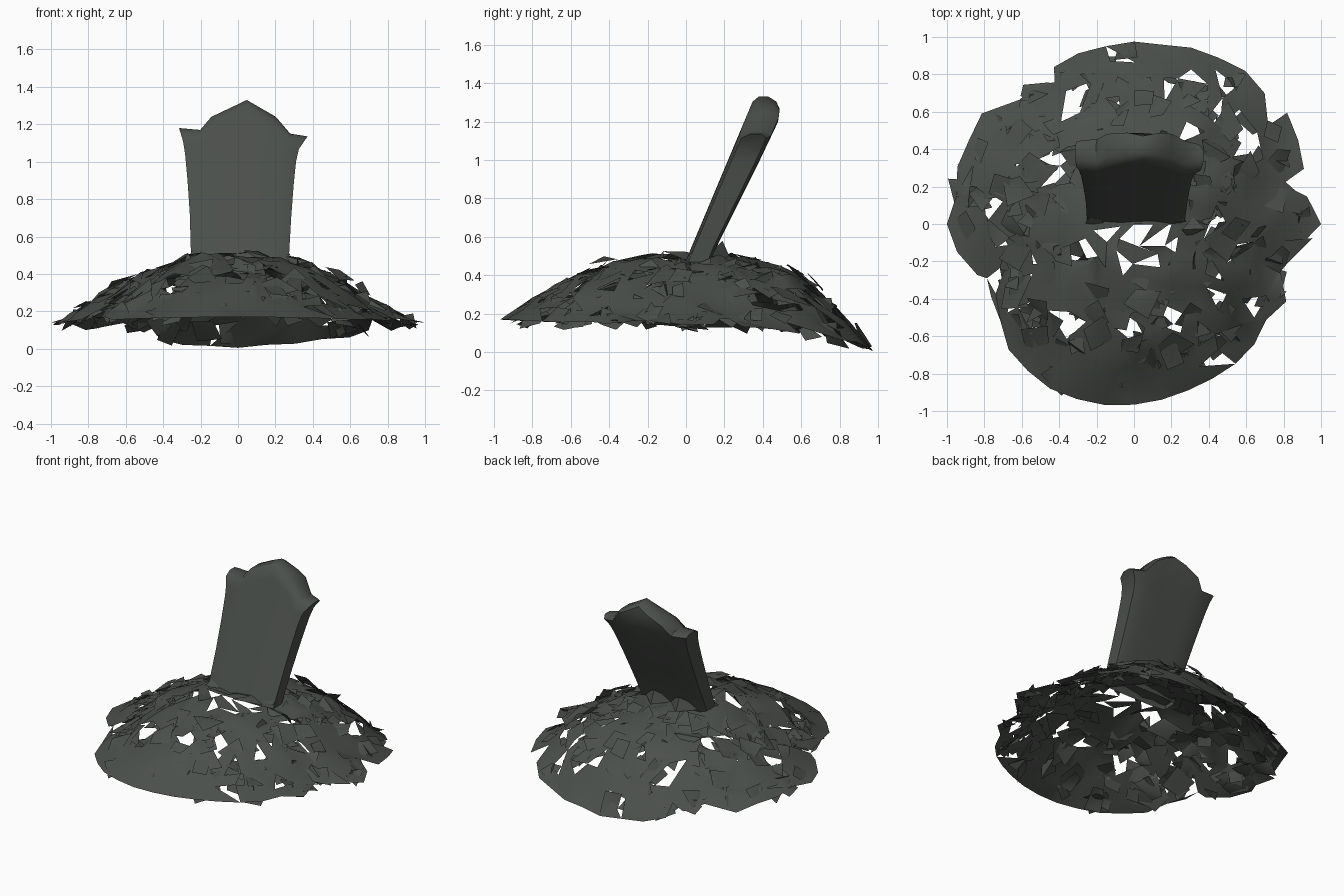
import bpy, bmesh, math, random
from mathutils import Vector

if "Cube" in bpy.data.objects:
    bpy.data.objects.remove(bpy.data.objects["Cube"])

random.seed(11)

mat = bpy.data.materials.new("dark grey green")
mat.diffuse_color = (0.070, 0.078, 0.070, 1)
mat.use_nodes = True
mat.node_tree.nodes["Principled BSDF"].inputs["Base Color"].default_value = mat.diffuse_color


def interp(pts, x):
    for (a, p), (b, q) in zip(pts, pts[1:]):
        if x <= b:
            return p + (q - p) * (x - a) / (b - a)
    return pts[-1][1]


def finish(bm, name, angle):
    me = bpy.data.meshes.new(name)
    bm.to_mesh(me)
    bm.free()
    me.materials.append(mat)
    ob = bpy.data.objects.new(name, me)
    bpy.context.collection.objects.link(ob)
    bpy.ops.object.select_all(action='DESELECT')
    ob.select_set(True)
    bpy.context.view_layer.objects.active = ob
    bpy.ops.object.shade_smooth_by_angle(angle=math.radians(angle))
    return ob


# Rim outline seen from above, counter-clockwise from the right
rim = [(1, 0), (.93, .2), (.88, .5), (.7, .75), (.48, .9), (.15, .97), (-.4, .87),
       (-.75, .68), (-.97, .35), (-1, 0), (-.82, -.35), (-.72, -.6), (-.45, -.88),
       (-.14, -.97), (.35, -.86), (.6, -.7), (.7, -.55), (.83, -.4), (.83, -.25)]
polar = sorted((math.atan2(y, x) % math.tau, math.hypot(x, y)) for x, y in rim)
polar.append((math.tau, 1))
dome = [(0, 1), (.3, .95), (.6, .68), (.8, .36), (1, 0)]
dome_back = [(0, 1), (.4, .91), (.6, .78), (.75, .56), (.85, .36), (.92, .17), (1, 0)]


def surface(ang, t):
    """Point on the mound at an angle, t = 0 centre to 1 rim."""
    ang %= math.tau
    r = interp(polar, ang) * t
    s = math.sin(ang)
    base = .14 - .135 * s * s if s > 0 else .14 + .03 * s * s
    f = interp(dome, t) ** (1 + .3 * (1 - s * s))
    if s > 0:
        f += (interp(dome_back, t) - f) * s * s
    return Vector((r * math.cos(ang), r * math.sin(ang), base + (.52 - base) * f))


# Torn holes: x, y, radius
holes = [(-.68, .72, .10), (-.52, .80, .08), (.6, .4, .08), (.34, .76, .05), (-.15, -.05, .05),
         (.03, -.08, .05), (.0, -.62, .05), (.2, -.5, .05), (.47, -.1, .04), (-.6, -.42, .05),
         (.45, -.4, .04), (-.35, -.55, .05), (.17, .73, .05), (-.72, .38, .05), (-.42, .35, .04),
         (.88, .22, .05), (-.78, -.3, .05), (.5, -.63, .04), (-.17, -.68, .05), (.75, .62, .05),
         (-.28, .72, .04), (.45, .58, .04), (-.7, .0, .04), (-.55, .55, .04)]


def in_hole(c):
    return any(math.hypot(c.x - x, c.y - y) < r for x, y, r in holes)


# Tattered, crumpled mound shell with jagged openings
bm = bmesh.new()
counts = [6, 12, 18, 24, 30, 34, 38, 40, 40, 40]
RINGS = len(counts)
rows = []
for i, n in enumerate(counts, 1):
    row = []
    for j in range(n):
        edge = i == RINGS
        ang = math.tau * (j + (0 if edge else random.uniform(-.3, .3))) / n
        ragged = math.sin(ang) > -.7
        t = i / RINGS + (random.uniform(-.06, 0) * ragged if edge else random.uniform(-.03, .03))
        if edge and min(abs(math.sin(ang)), abs(math.cos(ang))) < .05:
            t = 1
        p = surface(ang, t)
        p.z += 0 if edge else random.uniform(-.035, .015)
        row.append(bm.verts.new(p))
    rows.append(row)
top = bm.verts.new((0, 0, .51))
for j in range(6):
    bm.faces.new((top, rows[0][j], rows[0][(j + 1) % 6]))
for a, b in zip(rows, rows[1:]):
    # stitch rings with differing counts
    i = j = 0
    while i < len(a) or j < len(b):
        A, B = a[i % len(a)], b[j % len(b)]
        if i == len(a) or (j < len(b) and (j + 1) / len(b) <= (i + 1) / len(a) + random.uniform(0, .004)):
            j += 1
            bm.faces.new((A, B, b[j % len(b)]))
        else:
            i += 1
            bm.faces.new((A, B, a[i % len(a)]))
gone = []
for f in bm.faces:
    c = f.calc_center_median()
    solid = c.y < -.75 or abs(c.x) < .28 and 0 < c.y < .3
    if in_hole(c) or (not solid and random.random() < .08):
        gone.append(f)
bmesh.ops.delete(bm, geom=gone, context='FACES')
bmesh.ops.recalc_face_normals(bm, faces=bm.faces)
finish(bm, "mound_shell", 45)

# Loose folded scraps layered over and under the shell
bm = bmesh.new()
for n in range(300):
    ang, t = random.uniform(0, math.tau), math.sqrt(random.uniform(.1, .88))
    c = surface(ang, t)
    if in_hole(c):
        continue
    out = (surface(ang, min(t + .05, 1)) - surface(ang, t - .05)).normalized()
    side = (surface(ang + .05, t) - surface(ang - .05, t)).normalized()
    up = out.cross(side).normalized()
    c += up * random.uniform(-.04, .008)
    spin, size = random.uniform(0, math.tau), random.uniform(.06, .12)
    vs = []
    for q in range(4):
        a = spin + q * math.pi / 2 + random.uniform(-.4, .4)
        d = size * random.uniform(.6, 1.1)
        p = c + out * d * math.cos(a) + side * d * math.sin(a) + up * random.uniform(-.04, .03)
        p.z = max(p.z, .01)
        vs.append(bm.verts.new(p))
    bm.faces.new(vs[:3])
    bm.faces.new((vs[0], vs[2], vs[3]))
finish(bm, "cloth_scraps", 60)

# Leaning slab with a peaked top and flared corners
crest = [(-1, 1.18), (-.68, 1.17), (-.5, 1.24), (.05, 1.33), (.5, 1.24), (.72, 1.15), (1, 1.135)]
left = [(.45, -.25), (.8, -.26), (1, -.28), (1.08, -.285), (1.18, -.315), (1.4, -.315)]
right = [(.45, .27), (.8, .29), (1, .31), (1.06, .32), (1.14, .375), (1.4, .375)]
back = [(.45, .12), (.55, .16), (1.0, .385), (1.2, .48), (1.28, .49), (1.33, .45)]
us = [-1, -.92, -.68, -.5, -.2, .05, .3, .5, .72, .92, 1]
section = [(u, 0) for u in us] + [(u, 1) for u in reversed(us)]
bm = bmesh.new()
loops = []
for v in (0, .12, .35, .6, .8, .9, .97, 1):
    loop = []
    for u, b in section:
        z = .47 + v * (interp(crest, u) - .47)
        x = interp(left, z) * (1 - u) / 2 + interp(right, z) * (1 + u) / 2
        yf, yb = .03 + (z - .55) * .42, interp(back, z)
        pinch = .12 * abs(u) ** 6 + (.22 if v == 1 else 0)
        y = yf + (yb - yf) * (pinch if b == 0 else 1 - pinch)
        loop.append(bm.verts.new((x, y, z)))
    loops.append(loop)
N, H, crown = len(section), len(us), loops[-1]
for a, b in zip(loops, loops[1:]):
    for j in range(N):
        k = (j + 1) % N
        bm.faces.new((a[j], a[k], b[k], b[j]))
for j in range(H - 1):
    bm.faces.new((crown[j], crown[j + 1], crown[N - 2 - j], crown[N - 1 - j]))
bmesh.ops.recalc_face_normals(bm, faces=bm.faces)
finish(bm, "leaning_slab", 50)

# Small torn folds gathered round the foot of the slab
bm = bmesh.new()
for x, y, w in ((-.21, .03, .05), (.23, .04, .05), (-.08, .14, .14), (.12, .14, .13)):
    a = bm.verts.new((x - w, y - .03, .5))
    b = bm.verts.new((x + w, y - .03, .5))
    c = bm.verts.new((x, y + .05, .58))
    d = bm.verts.new((x, y + .09, .49))
    for f in ((a, b, c), (b, d, c), (d, a, c)):
        bm.faces.new(f)
finish(bm, "foot_folds", 40)
